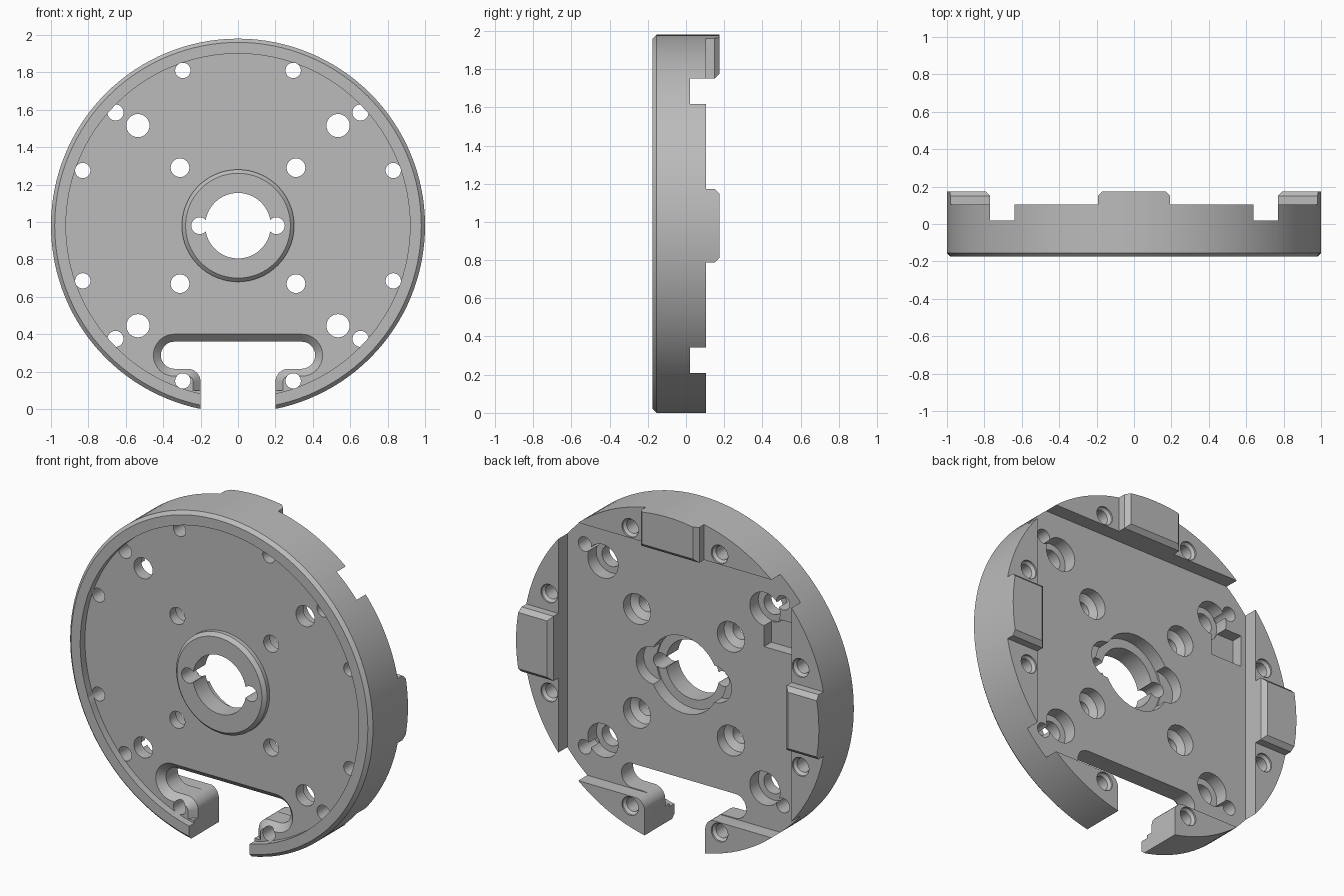
import bpy, bmesh
from math import sin, cos, radians, tau

CZ = 0.98                      # height of the disc axis
FLOOR_F, FLOOR_B = -0.13, 0.02  # recessed front and back floors
LAND = 0.105                   # back level of the four edge lands
EDGE = 0.77                    # half width of the square back pocket

old = bpy.data.objects.get("Cube")
if old:
    bpy.data.objects.remove(old, do_unlink=True)

grey = bpy.data.materials.new("plain grey")
grey.use_nodes = True
grey.diffuse_color = (0.5, 0.5, 0.5, 1)
grey.node_tree.nodes["Principled BSDF"].inputs["Base Color"].default_value = (0.5, 0.5, 0.5, 1)


def finish(name, bm):
    bmesh.ops.recalc_face_normals(bm, faces=bm.faces)
    me = bpy.data.meshes.new(name)
    bm.to_mesh(me)
    bm.free()
    me.materials.append(grey)
    ob = bpy.data.objects.new(name, me)
    bpy.context.collection.objects.link(ob)
    return ob


def loft(bm, rings, closed=False):
    """Skin rings of points; closed joins last to first, otherwise cap the ends."""
    vs = [[bm.verts.new(p) for p in ring] for ring in rings]
    n = len(vs[0])
    pairs = list(zip(vs, vs[1:]))
    if closed:
        pairs.append((vs[-1], vs[0]))
    else:
        bm.faces.new(vs[0])
        bm.faces.new(vs[-1])
    for a, b in pairs:
        for i in range(n):
            j = (i + 1) % n
            bm.faces.new((a[i], a[j], b[j], b[i]))


def lathe(bm, profile, x=0, z=0, seg=32, closed=False):
    loft(bm, [[(x + r * cos(tau * i / seg), y, CZ + z + r * sin(tau * i / seg))
               for i in range(seg)] for r, y in profile], closed)


def box(bm, x0, x1, y0, y1, z0, z1):
    loft(bm, [[(x, y, CZ + z) for x, z in ((x0, z0), (x1, z0), (x1, z1), (x0, z1))]
              for y in (y0, y1)])


def boolean(ob, bm, op='DIFFERENCE'):
    tool = finish("cutter", bm)
    tool.hide_render = True
    mod = ob.modifiers.new("cut", 'BOOLEAN')
    mod.operation, mod.object, mod.solver = op, tool, 'EXACT'
    bpy.context.view_layer.objects.active = ob
    bpy.ops.object.modifier_apply(modifier=mod.name)
    bpy.data.objects.remove(tool, do_unlink=True)


def drill(ob, places, profile):
    bm = bmesh.new()
    for x, z in places:
        lathe(bm, profile, x, z)
    boolean(ob, bm)


def corners(a, b):
    return [(sx * a, sz * b) for sx in (-1, 1) for sz in (-1, 1)]


# Disc with raised front rim and centre boss
bm = bmesh.new()
lathe(bm, [(0.175, -0.175), (0.28, -0.175), (0.3, -0.155), (0.3, FLOOR_F),
           (0.92, FLOOR_F), (0.92, -0.175), (0.98, -0.175), (1, -0.155),
           (1, LAND), (0.175, LAND)], seg=128, closed=True)
disc = finish("disc_body", bm)

# Square back pocket leaving four edge lands
bm = bmesh.new()
box(bm, -EDGE, EDGE, FLOOR_B, 0.3, -EDGE, EDGE)
boolean(disc, bm)

# Bore counterbore, side lobes and key notches
drill(disc, [(0, 0)], [(0.23, -0.06), (0.23, 0.2)])
drill(disc, [(-0.205, 0), (0.205, 0)], [(0.11, -0.05), (0.11, 0.2)])
drill(disc, [(-0.205, 0), (0.205, 0)], [(0.045, -0.3), (0.045, 0.2)])

# Stepped bolt holes, inner and outer sets
drill(disc, corners(0.31, 0.31), [(0.05, -0.3), (0.05, -0.07), (0.09, -0.045), (0.09, 0.2)])
drill(disc, corners(0.535, 0.535), [(0.062, -0.3), (0.062, -0.06), (0.1, -0.06), (0.1, 0.2)])

# Small holes stopping under the rim, and holes in the lands
drill(disc, corners(0.655, 0.605), [(0.043, FLOOR_F - 0.0005), (0.043, 0.2)])
drill(disc, corners(0.295, 0.83) + corners(0.83, 0.295),
      [(0.041, -0.3), (0.041, 0.08), (0.055, 0.095), (0.055, 0.2)])

# Blind rectangular pocket on the back
bm = bmesh.new()
box(bm, -0.74, -0.53, -0.05, 0.05, 0.31, 0.5)
boolean(disc, bm)


def slot_outline(d, bottom):
    """T-shaped slot grown outward by d."""
    half = []
    for i in range(17):
        a = radians(90 + 180 * i / 16)
        half.append((-0.34 + (0.0725 + d) * cos(a), -0.6925 + (0.0725 + d) * sin(a)))
    for i in range(9):
        a = radians(90 - 90 * i / 8)
        half.append((-0.27 + (0.07 - d) * cos(a), -0.835 + (0.07 - d) * sin(a)))
    half.append((-0.2 - d, bottom))
    return half + [(-x, z) for x, z in reversed(half)]


def slot_cut(d0, y0, d1, y1, bottom):
    bm = bmesh.new()
    loft(bm, [[(x, y, CZ + z) for x, z in slot_outline(d, bottom)]
              for d, y in ((d0, y0), (d1, y1))])
    boolean(disc, bm)


# Bottom slot with chamfered front edge
slot_cut(0, -0.3, 0, 0.3, -1.2)
slot_cut(0.0405, FLOOR_F - 0.0005, -0.002, -0.088, -0.88)

# Three chamfered pads on the top, left and right lands
parts = [disc]
for name, (ux, uz) in (("top_pad", (0, 1)), ("left_pad", (1, 0)), ("right_pad", (-1, 0))):
    bm = bmesh.new()
    rings = []
    for y, c in ((LAND, 0), (0.15, 0), (0.175, 0.025)):
        w, r0 = 0.193 - c, EDGE + c
        rings.append([(ux * r + uz * t, y, CZ + uz * r - ux * t)
                      for r, t in ((r0, -w), (r0, w), (1.1, w), (1.1, -w))])
    loft(bm, rings)
    pad = finish(name, bm)
    bm = bmesh.new()
    lathe(bm, [(1, 0), (1, 0.3)], seg=128)
    boolean(pad, bm, 'INTERSECT')
    parts.append(pad)

# Smooth round walls, keep edges crisp
bpy.ops.object.select_all(action='DESELECT')
for ob in parts:
    ob.select_set(True)
bpy.context.view_layer.objects.active = disc
bpy.ops.object.shade_smooth_by_angle(angle=radians(25))
